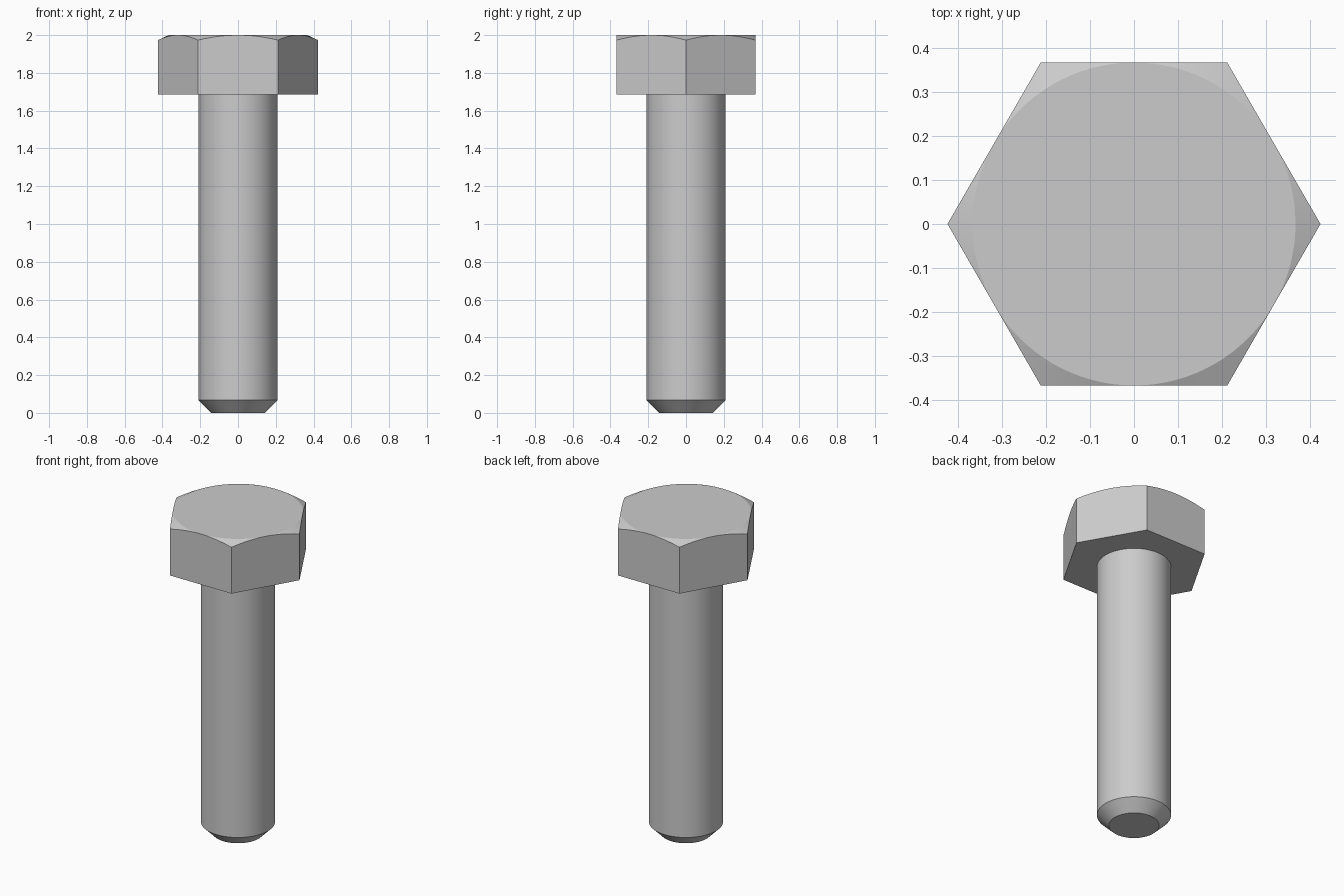
import bpy, bmesh, math

cube = bpy.data.objects.get("Cube")
if cube:
    bpy.data.objects.remove(cube, do_unlink=True)

SEGMENTS = 96
APOTHEM = 0.367         # half the width across the flats
HEAD_BASE, TOP = 1.685, 2.0
SLOPE = math.tan(math.radians(25))
SHANK_RADIUS, TIP_RADIUS = 0.209, 0.142

steel = bpy.data.materials.new("steel grey")
steel.use_nodes = True
steel.diffuse_color = (0.6, 0.6, 0.6, 1)
steel.node_tree.nodes["Principled BSDF"].inputs["Base Color"].default_value = (0.6, 0.6, 0.6, 1)


def hex_radius(angle):
    """Distance from the axis to a hexagon with corners on the x axis."""
    return APOTHEM / math.cos(angle % (math.pi / 3) - math.pi / 6)


def circle(radius, z):
    return lambda a: (radius, z)


def loft(name, rings):
    """Skin a closed solid through rings, each giving (radius, z) by angle."""
    bm = bmesh.new()
    loops = []
    for ring in rings:
        loop = []
        for i in range(SEGMENTS):
            a = math.tau * i / SEGMENTS
            r, z = ring(a)
            loop.append(bm.verts.new((r * math.cos(a), r * math.sin(a), z)))
        loops.append(loop)
    for low, high in zip(loops, loops[1:]):
        for i in range(SEGMENTS):
            j = (i + 1) % SEGMENTS
            bm.faces.new((low[i], low[j], high[j], high[i]))
    bm.faces.new(loops[0][::-1])
    bm.faces.new(loops[-1])
    bmesh.ops.remove_doubles(bm, verts=bm.verts, dist=1e-5)
    bmesh.ops.recalc_face_normals(bm, faces=bm.faces)
    mesh = bpy.data.meshes.new(name)
    bm.to_mesh(mesh)
    bm.free()
    mesh.materials.append(steel)
    obj = bpy.data.objects.new(name, mesh)
    bpy.context.collection.objects.link(obj)
    bpy.ops.object.select_all(action="DESELECT")
    obj.select_set(True)
    bpy.context.view_layer.objects.active = obj
    bpy.ops.object.shade_smooth_by_angle(angle=math.radians(20))
    return obj


# Hexagonal head whose corners are trimmed by a shallow cone
loft("hex_head", [
    lambda a: (hex_radius(a), HEAD_BASE),
    lambda a: (hex_radius(a), TOP - (hex_radius(a) - APOTHEM) * SLOPE),
    circle(APOTHEM, TOP),
])

# Round shank with a chamfered tip, set slightly into the head
loft("shank", [
    circle(TIP_RADIUS, 0),
    circle(SHANK_RADIUS, SHANK_RADIUS - TIP_RADIUS),
    circle(SHANK_RADIUS, HEAD_BASE + 0.01),
])
